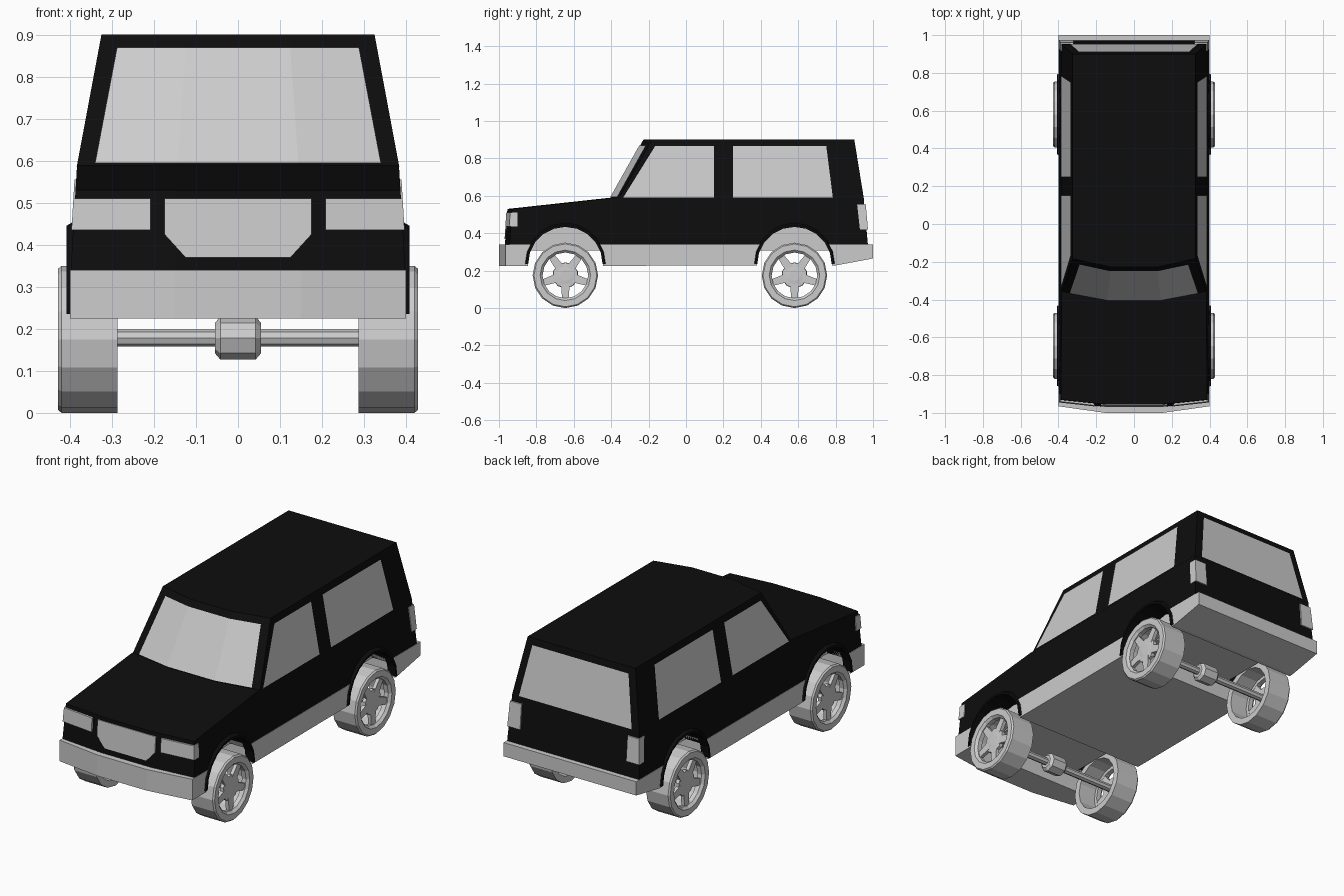
import bpy, bmesh
from math import sin, cos, pi

if "Cube" in bpy.data.objects:
    bpy.data.objects.remove(bpy.data.objects["Cube"])

black = bpy.data.materials.new("black_paint")
black.diffuse_color = (0.004, 0.004, 0.004, 1)
black.use_nodes = True
black.node_tree.nodes["Principled BSDF"].inputs["Base Color"].default_value = black.diffuse_color


def build(name, verts, faces, mat=None):
    me = bpy.data.meshes.new(name)
    me.from_pydata(verts, [], faces)
    bm = bmesh.new()
    bm.from_mesh(me)
    bmesh.ops.recalc_face_normals(bm, faces=bm.faces)
    bm.to_mesh(me)
    bm.free()
    if mat:
        me.materials.append(mat)
    ob = bpy.data.objects.new(name, me)
    bpy.context.collection.objects.link(ob)
    return ob


def loft(name, rings, mat=None, closed=False):
    n, m = len(rings[0]), len(rings)
    verts = [p for r in rings for p in r]
    faces = []
    for i in range(m if closed else m - 1):
        j = (i + 1) % m
        faces += [(i*n + k, i*n + (k+1) % n, j*n + (k+1) % n, j*n + k) for k in range(n)]
    if not closed:
        faces += [tuple(range(n)), tuple(range((m-1)*n, m*n))]
    return build(name, verts, faces, mat)


def prism_x(name, pts, x0, x1, mat=None):
    return loft(name, [[(x, y, z) for y, z in pts] for x in (x0, x1)], mat)


def lathe_x(name, profile, y, z, n, s=1, closed=False):
    return loft(name, [[(s*x, y + r*sin(2*pi*k/n), z + r*cos(2*pi*k/n)) for k in range(n)]
                       for x, r in profile], None, closed)


def hull(name, profile, width, bow, mat=None):
    # side profile swept over four columns; front points bow back at the corners
    rings = []
    for f in (-1, -0.375, 0.375, 1):
        rings.append([(f*width(z), y + (bow if abs(f) == 1 and y < -0.1 else 0), z)
                      for y, z in profile])
    return loft(name, rings, mat)


def cut(ob, cutters):
    bpy.context.view_layer.objects.active = ob
    for c in cutters:
        m = ob.modifiers.new("cut", 'BOOLEAN')
        m.operation, m.solver, m.object = 'DIFFERENCE', 'EXACT', c
        bpy.ops.object.modifier_apply(modifier=m.name)


def body_w(z):
    return 0.383 + (0.59 - z) * 0.06


def cabin_w(z):
    return 0.383 - (z - 0.59) * 0.187


# Main shells
body = hull("body", [(-.97, .31), (-.955, .53), (-.405, .59), (.95, .59), (.975, .31)],
            body_w, .025, black)
hull("cabin", [(-.405, .585), (-.228, .90), (.90, .90), (.951, .585)], cabin_w, .045, black)
sill = hull("lower_cladding", [(-1, .225), (-1, .34), (1, .34), (1, .265), (.8, .228)],
            lambda z: .4, .035)

# Wheel arches, flares and wells
AXLES = (-.645, .58)
ZC = .235
arch_cutters, tunnel_cutters = [], []


def arc(y, r, n=10):
    return [(y + r*cos(pi*k/n), ZC + r*sin(pi*k/n)) for k in range(n + 1)]


for y in AXLES:
    legs = [(y - .2, .15), (y + .2, .15)]
    for s in (1, -1):
        arch_cutters.append(prism_x("arch_cutter", arc(y, .2) + legs, s*.27, s*.5))
        sections = []
        for (yi, zi), (yo, zo) in zip(arc(y, .199), arc(y, .222)):
            sections.append([(s*.36, yi, zi), (s*.408, yi, zi),
                             (s*.408, (yi+yo)/2, (zi+zo)/2), (s*.388, yo, zo), (s*.36, yo, zo)])
        loft("arch_flare", sections, black)
    tunnel_cutters.append(prism_x("tunnel_cutter", legs + [(y + .2, .31), (y - .2, .31)], -.6, .6))
    prism_x("wheel_well", [(a, max(b, .308)) for a, b in arc(y, .199)[2:-2]]
            + [(y - .185, .308), (y + .185, .308)], -.275, .275)

cut(body, arch_cutters)
cut(sill, arch_cutters + tunnel_cutters)
for c in arch_cutters + tunnel_cutters:
    bpy.data.objects.remove(c)

# Windshield following the bowed cabin front
cols, verts = (-1, -.375, .375, 1), []
for z, half in ((.592, .34), (.866, .288)):
    for f in cols:
        x = f*half if abs(f) == 1 else f*cabin_w(z)
        bow = .045 * max(0, (abs(x)/cabin_w(z) - .375) / .625)
        verts.append((x, -.408 + .177*(z - .585)/.315 + bow, z + .003))
build("windshield", verts, [(i, i+1, i+5, i+4) for i in range(3)], None)

# Rear window
build("rear_window", [(sx*w, .951 - .051*(z - .585)/.315 + .004, z)
                      for sx, w, z in ((-1, .34, .592), (1, .34, .592), (1, .29, .866), (-1, .29, .866))],
      [(0, 1, 2, 3)])

# Side windows and lamps, mirrored
for s in (1, -1):
    for name, pts in (("front_side_window", [(-.335, .592), (.15, .592), (.15, .866), (-.165, .866)]),
                      ("rear_side_window", [(.25, .592), (.785, .592), (.75, .866), (.25, .866)])):
        build(name, [(s*(cabin_w(z) + .004), y, z) for y, z in pts], [(0, 1, 2, 3)])
    loft("headlamp", [[(s*.208, -.966 + d, z), (s*(body_w(z) + .004), -.945 + d, z),
                       (s*(body_w(z) + .004), -.90, z), (s*.208, -.90, z)]
                      for z, d in ((.435, 0), (.51, .005))])
    loft("tail_lamp", [[(s*.32, yb, z), (s*(body_w(z) + .004), yb, z),
                        (s*(body_w(z) + .004), ya, z), (s*.32, ya, z)]
                       for z, ya, yb in ((.42, .93, .973), (.555, .915, .961))])

# Grille
loft("grille", [[(x, -.94 if back else -.970 + (z - .37)*.07, z)
                 for x, z in ((-.175, .51), (-.175, .425), (-.125, .37),
                              (.125, .37), (.175, .425), (.175, .51))] for back in (0, 1)])

# Wheels and axles
for y in AXLES:
    lathe_x("axle", [(-.39, .02), (.39, .02)], y, .178, 8)
    lathe_x("differential", [(-.055, .036), (-.042, .051), (.042, .051), (.055, .036)], y, .178, 8)
    for s in (1, -1):
        lathe_x("tyre", [(.287, .14), (.287, .175), (.42, .175), (.428, .168), (.428, .135),
                         (.415, .122), (.39, .122), (.39, .14)], y, .175, 16, s, True)
        lathe_x("hub", [(.39, .07), (.408, .068), (.412, .03)], y, .175, 10, s)
        for k in range(5):
            a = pi + 2*pi*k/5
            pts = [(y + r*sin(a) + w*cos(a), .175 + r*cos(a) - w*sin(a))
                   for r, w in ((.04, -.024), (.13, -.017), (.13, .017), (.04, .024))]
            prism_x("spoke", pts, s*.391, s*.41)
